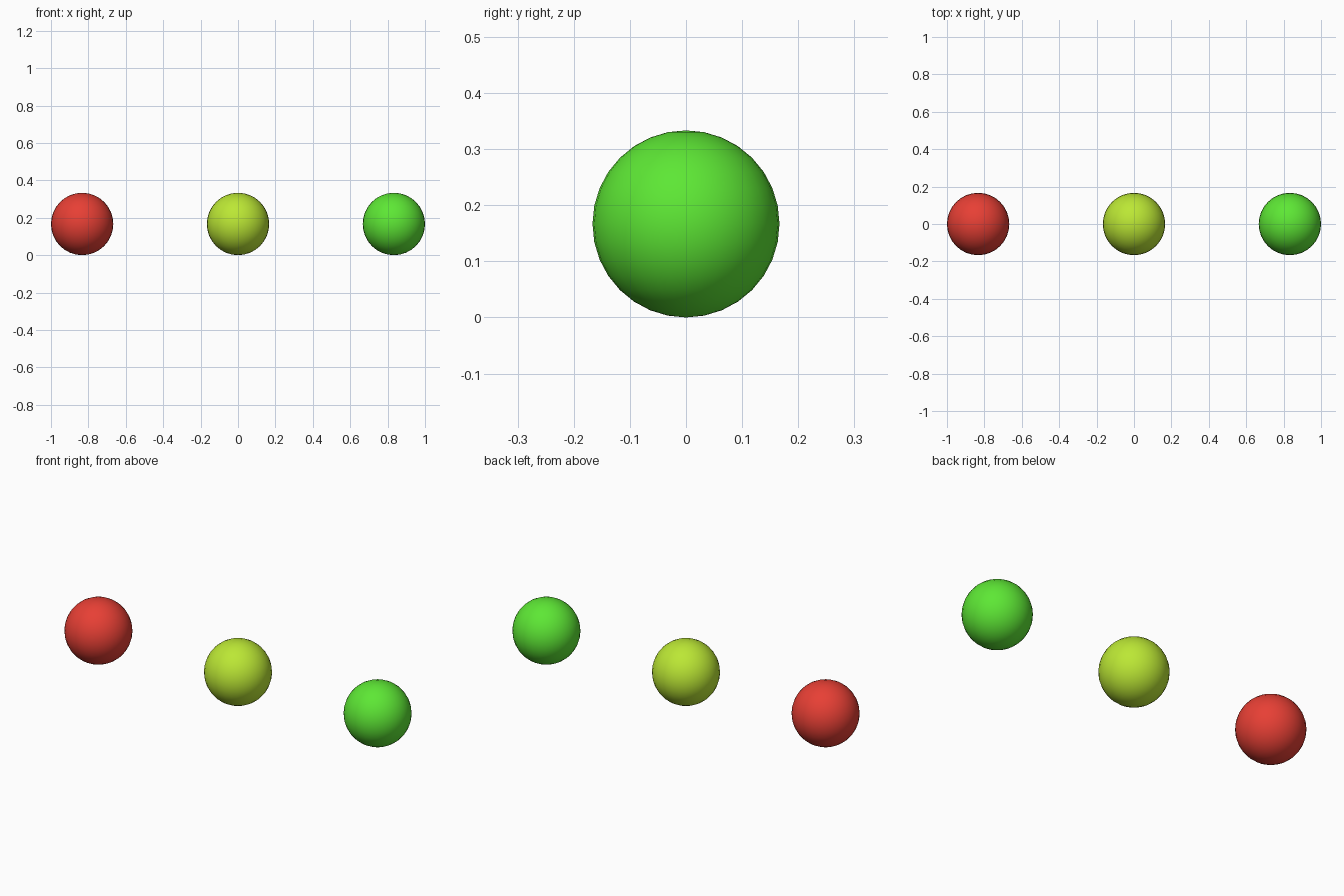
import bpy

if "Cube" in bpy.data.objects:
    bpy.data.objects.remove(bpy.data.objects["Cube"])

R = 1 / 6          # ball radius
SPACING = 5 / 6    # distance between ball centres


def ball(name, x, colour):
    bpy.ops.mesh.primitive_uv_sphere_add(segments=32, ring_count=16, radius=R, location=(x, 0, R))
    obj = bpy.context.object
    obj.name = name
    bpy.ops.object.shade_smooth()
    mat = bpy.data.materials.new(name + "_paint")
    mat.diffuse_color = (*colour, 1)
    mat.use_nodes = True
    mat.node_tree.nodes["Principled BSDF"].inputs["Base Color"].default_value = mat.diffuse_color
    obj.data.materials.append(mat)


# Row of three separate balls, left to right
ball("red_ball", -SPACING, (0.80, 0.05, 0.035))
ball("yellow_ball", 0, (0.50, 0.80, 0.035))
ball("green_ball", SPACING, (0.11, 0.80, 0.035))
